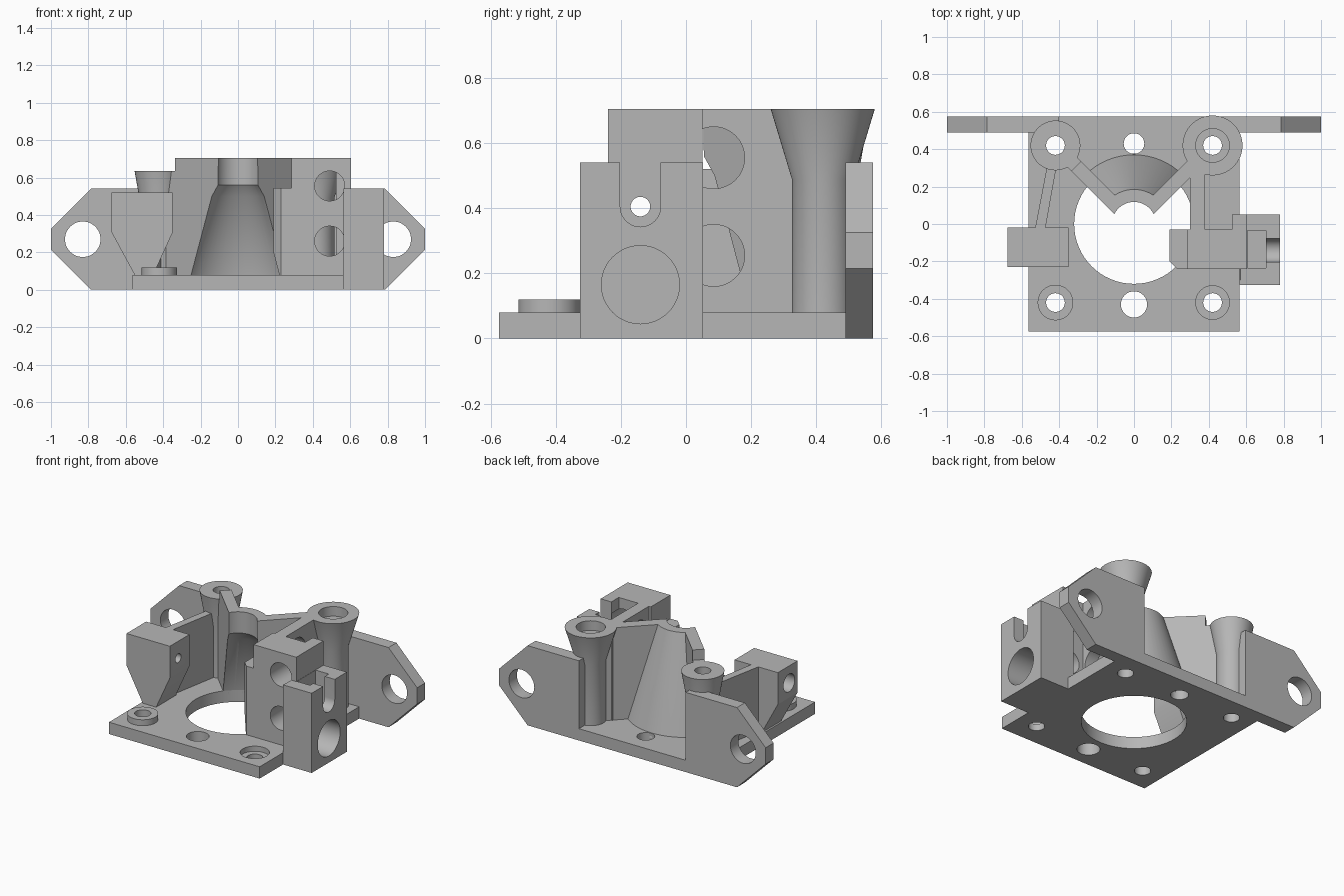
import bpy, bmesh, math

if "Cube" in bpy.data.objects:
    bpy.data.objects.remove(bpy.data.objects["Cube"], do_unlink=True)

grey = bpy.data.materials.new("plain grey")
grey.use_nodes = True
COLOUR = (0.47, 0.47, 0.47, 1)
grey.diffuse_color = COLOUR
grey.node_tree.nodes["Principled BSDF"].inputs["Base Color"].default_value = COLOUR
parts, cutters = [], []


def finish(name, bm, cutter):
    bmesh.ops.recalc_face_normals(bm, faces=bm.faces)
    mesh = bpy.data.meshes.new(name)
    bm.to_mesh(mesh)
    bm.free()
    ob = bpy.data.objects.new(name, mesh)
    bpy.context.collection.objects.link(ob)
    mesh.materials.append(grey)
    ob.hide_render = cutter
    (cutters if cutter else parts).append(ob)
    return ob


def prism(name, pts, axis, lo, hi, cutter=False):
    """Extrude an outline along an axis."""
    place = {"x": lambda u, v, d: (d, u, v),
             "y": lambda u, v, d: (u, d, v),
             "z": lambda u, v, d: (u, v, d)}[axis]
    bm = bmesh.new()
    a = [bm.verts.new(place(u, v, lo)) for u, v in pts]
    b = [bm.verts.new(place(u, v, hi)) for u, v in pts]
    bm.faces.new(a)
    bm.faces.new(b)
    for i in range(len(a)):
        j = (i + 1) % len(a)
        bm.faces.new((a[i], a[j], b[j], b[i]))
    return finish(name, bm, cutter)


def box(name, x, y, z, cutter=False):
    pts = [(x[0], y[0]), (x[1], y[0]), (x[1], y[1]), (x[0], y[1])]
    return prism(name, pts, "z", z[0], z[1], cutter)


def circle(u, v, r, n=48):
    return [(u + r * math.cos(2 * math.pi * i / n),
             v + r * math.sin(2 * math.pi * i / n)) for i in range(n)]


def drill(u, v, r, axis, lo, hi):
    return prism("drill", circle(u, v, r), axis, lo, hi, True)


def lathe(name, profile, cx=0, cy=0, cutter=False):
    """Stack of rings (radius, height) closed at both ends."""
    bm = bmesh.new()
    rings = [[bm.verts.new((x, y, z)) for x, y in circle(cx, cy, r, 64)]
             for r, z in profile]
    bm.faces.new(rings[0])
    bm.faces.new(rings[-1])
    for a, b in zip(rings, rings[1:]):
        for i in range(64):
            j = (i + 1) % 64
            bm.faces.new((a[i], a[j], b[j], b[i]))
    return finish(name, bm, cutter)


def boolean(obs, tools, operation="DIFFERENCE"):
    for ob in obs:
        for tool in tools:
            mod = ob.modifiers.new("cut", "BOOLEAN")
            mod.operation = operation
            mod.solver = "EXACT"
            mod.object = tool
        deps = bpy.context.evaluated_depsgraph_get()
        mesh = bpy.data.meshes.new_from_object(ob.evaluated_get(deps))
        ob.modifiers.clear()
        ob.data = mesh


# Shared cutters
corners = {(sx, sy): drill(sx * 0.42, sy * 0.42, 0.05, "z", -0.1, 0.9)
           for sx in (-1, 1) for sy in (-1, 1)}
cavity = lathe("cavity", [(0.32, -0.1), (0.32, 0.08), (0.165, 0.5),
                          (0.12, 0.56), (0.115, 0.9)], cutter=True)
screw_hole = drill(-0.14, 0.405, 0.03, "x", -0.9, 0.9)

# Base plate
base = box("base_plate", (-0.565, 0.565), (-0.575, 0.5), (0, 0.08))
back_strip = box("base_back_edge", (-0.41, 0.41), (0.49, 0.575), (0, 0.08))
pad = lathe("front_pad", [(0.095, 0.06), (0.095, 0.12)], -0.42, -0.42)
boolean([base], [cavity, *corners.values(),
                 drill(0, -0.43, 0.07, "z", -0.1, 0.2),
                 drill(0, 0.43, 0.055, "z", -0.1, 0.2),
                 drill(0.42, -0.42, 0.09, "z", 0.045, 0.2)])
boolean([pad], [corners[-1, -1]])

# Mounting ears at the back
for s, side in ((1, "left"), (-1, "right")):
    outline = [(0.4, 0), (0.785, 0), (1, 0.215), (1, 0.325), (0.785, 0.54), (0.4, 0.54)]
    ear = prism(side + "_ear", [(s * x, z) for x, z in outline], "y", 0.49, 0.575)
    boolean([ear], [drill(s * 0.83, 0.27, 0.095, "y", 0.4, 0.7)])

# Flared rear posts
tall = lathe("left_post", [(0.095, 0.05), (0.095, 0.49), (0.16, 0.705)], 0.42, 0.42)
short = lathe("right_post", [(0.095, 0.05), (0.095, 0.42), (0.133, 0.635)], -0.42, 0.42)
counterbore = drill(0.42, 0.42, 0.09, "z", 0.64, 0.9)
boolean([tall], [corners[1, 1], counterbore])
boolean([short], [corners[-1, 1]])


# Diagonal arms joining the posts to the hollow cone
def arm(name, s, start, end, top):
    w = 0.026
    pts = [(start + w, start - w), (end + w, end - w),
           (end - w, end + w), (start - w, start + w)]
    return prism(name, [(s * x, y) for x, y in pts], "z", 0.05, top)


arms = [arm("left_arm", 1, 0.03, 0.4, 0.705),
        arm("right_arm", -1, 0.03, 0.31, 0.705),
        arm("right_arm_end", -1, 0.29, 0.4, 0.635)]
boolean(arms, [cavity, corners[1, 1], corners[-1, 1], counterbore])

# Hollow cone kept only between the arms
cone = lathe("cone_shell", [(0.378, 0.05), (0.37, 0.08), (0.185, 0.705)])
wedge = prism("wedge", [(0, 0), (0.6, 0.6), (-0.6, 0.6)], "z", -0.1, 0.9, True)
boolean([cone], [wedge], "INTERSECT")
boolean([cone], [cavity])

# Side wall with two cross openings
wall = box("left_wall", (0.3, 0.38), (-0.05, 0.36), (0.05, 0.705))
boolean([wall], [cavity, corners[1, 1], counterbore,
                 drill(0.085, 0.555, 0.095, "x", 0.2, 0.5),
                 drill(0.085, 0.255, 0.095, "x", 0.2, 0.5)])

# Left clamp block: lower body, raised top and outer body
lower = prism("clamp_body", [(0.23, -0.24), (0.58, -0.24), (0.58, -0.03),
                             (0.19, -0.03), (0.19, -0.2)], "z", 0.05, 0.545)
upper = prism("clamp_top", [(0.285, -0.24), (0.605, -0.24), (0.605, 0.05),
                            (0.525, 0.05), (0.525, -0.03), (0.285, -0.03)],
              "z", 0.53, 0.705)
outer = prism("clamp_outer_body", [(0.565, -0.325), (0.78, -0.325), (0.78, 0.052),
                                   (0.525, 0.052), (0.525, -0.24), (0.565, -0.24)],
              "z", 0, 0.54)
rods = [drill(0.49, z, 0.08, "y", -0.3, 0.04) for z in (0.555, 0.26)]
boolean([lower, upper], [cavity, screw_hole] + rods)
boolean([outer], rods + [screw_hole,
        drill(-0.14, 0.405, 0.062, "x", 0.7, 0.9),
        drill(-0.14, 0.165, 0.12, "x", 0.6, 0.9),
        box("slot", (0.7, 0.9), (-0.202, -0.078), (0.405, 0.8), True),
        box("nut_pocket", (0.607, 0.705), (-0.235, -0.035), (0.31, 0.8), True)])

# Right clamp block with tapered underside, and its slanted web
right = prism("right_clamp", [(-0.675, 0.52), (-0.675, 0.305), (-0.55, 0.075),
                              (-0.455, 0.075), (-0.35, 0.305), (-0.35, 0.52)],
              "y", -0.23, -0.02)
boolean([right], [screw_hole, drill(-0.14, 0.405, 0.06, "x", -0.8, -0.57)])
web = prism("right_web", [(-0.53, -0.03), (-0.475, -0.03), (-0.405, 0.36),
                          (-0.455, 0.36)], "z", 0.05, 0.52)
boolean([web], [corners[-1, 1]])

# Remove helpers and shade
for ob in cutters:
    bpy.data.objects.remove(ob, do_unlink=True)
bpy.ops.object.select_all(action="DESELECT")
for ob in parts:
    ob.select_set(True)
bpy.context.view_layer.objects.active = parts[0]
bpy.ops.object.shade_smooth_by_angle(angle=math.radians(25))
